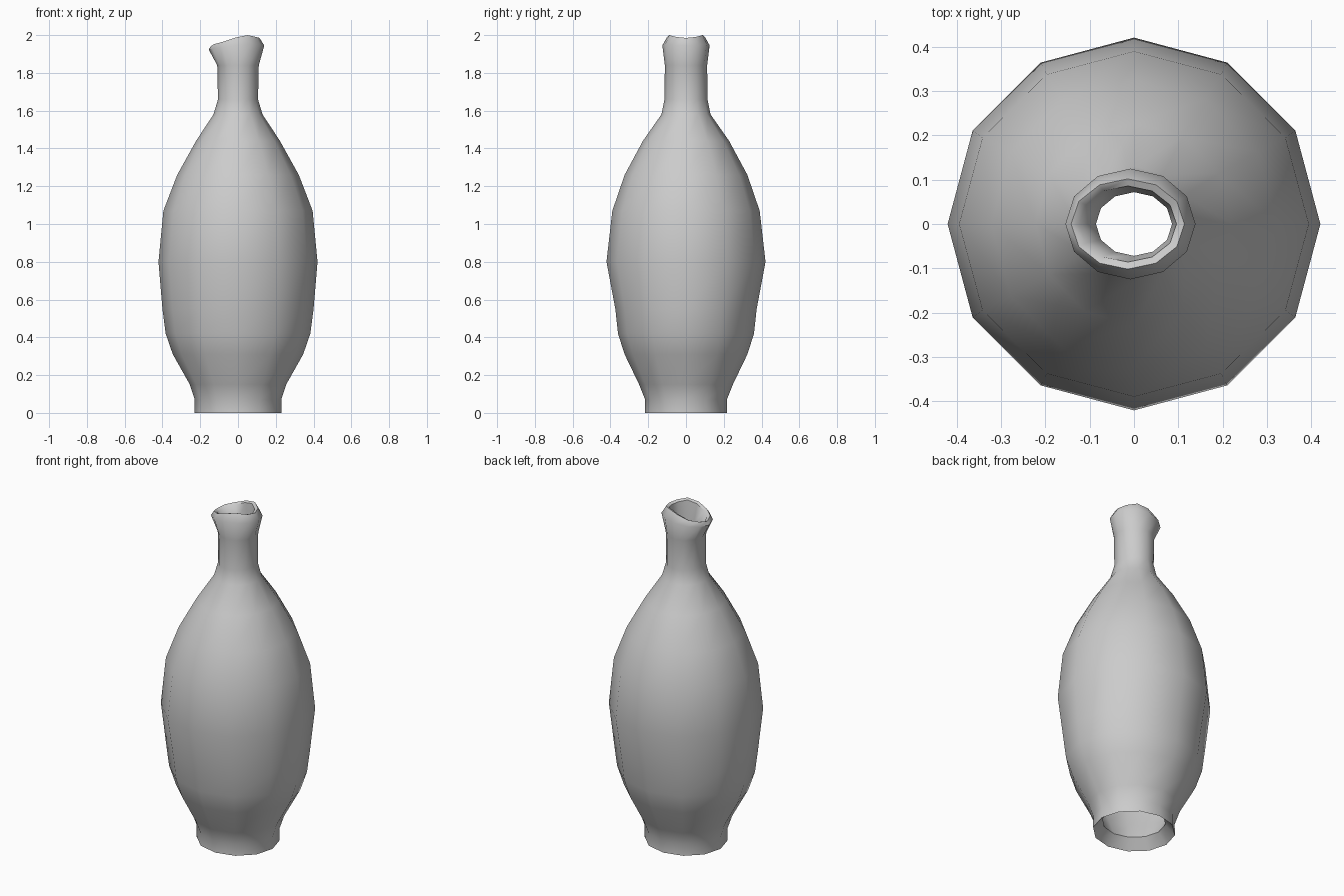
import bpy, bmesh, math

cube = bpy.data.objects.get("Cube")
if cube:
    bpy.data.objects.remove(cube, do_unlink=True)

SIDES = 12

# Mouth height offsets from the high side round to the spout, mirrored in y
MOUTH = [0, 0.005, 0.015, 0.002, -0.02, -0.032, -0.042]

# Rings: height, x radius, y radius, x shift, share of mouth slope
OUTER = [
    (0.00, 0.229, 0.218, 0, 0), (0.07, 0.229, 0.216, 0, 0),
    (0.15, 0.255, 0.248, 0, 0), (0.31, 0.345, 0.325, 0, 0),
    (0.42, 0.383, 0.360, 0, 0), (0.55, 0.400, 0.374, 0, 0),
    (0.80, 0.421, 0.421, 0, 0), (1.07, 0.395, 0.390, 0, 0),
    (1.26, 0.322, 0.325, 0, 0), (1.44, 0.222, 0.228, 0, 0),
    (1.58, 0.130, 0.130, 0, 0), (1.66, 0.106, 0.114, 0, 0),
    (1.84, 0.110, 0.112, 0, 0), (1.945, 0.147, 0.125, -0.008, 0.5),
    (1.985, 0.128, 0.102, -0.014, 1),
]
NECK_INSIDE = [
    (1.978, 0.110, 0.086, -0.014, 1), (1.86, 0.086, 0.072, 0, 0),
    (1.66, 0.086, 0.076, 0, 0),
]
FOOT_INSIDE = [(0.06, 0.174, 0.170, 0, 0)]

# Inner wall follows the outer wall at a constant thickness
WALL = 0.04
body_inside = [(z, rx - WALL, ry - WALL, cx, t) for z, rx, ry, cx, t in OUTER[2:11]]
profile = OUTER + NECK_INSIDE + body_inside[::-1] + FOOT_INSIDE

bm = bmesh.new()


def ring(z, rx, ry, cx, tilt):
    verts = []
    for i in range(SIDES):
        a = math.tau * i / SIDES
        slope = tilt * MOUTH[min(i, SIDES - i)]
        verts.append(bm.verts.new((cx + rx * math.cos(a), ry * math.sin(a), z + slope)))
    return verts


# Skin the rings into one closed wall, open through mouth and foot
rings = [ring(*row) for row in profile]
for low, high in zip(rings, rings[1:] + rings[:1]):
    for i in range(SIDES):
        j = (i + 1) % SIDES
        bm.faces.new((low[i], low[j], high[j], high[i]))
bmesh.ops.recalc_face_normals(bm, faces=bm.faces)

mesh = bpy.data.meshes.new("vase")
bm.to_mesh(mesh)
bm.free()
vase = bpy.data.objects.new("vase", mesh)
bpy.context.collection.objects.link(vase)

# Plain grey clay
clay = bpy.data.materials.new("grey_clay")
clay.use_nodes = True
colour = (0.6, 0.6, 0.6, 1)
clay.diffuse_color = colour
clay.node_tree.nodes["Principled BSDF"].inputs["Base Color"].default_value = colour
mesh.materials.append(clay)

# Smooth sides, crisp rims
bpy.ops.object.select_all(action="DESELECT")
vase.select_set(True)
bpy.context.view_layer.objects.active = vase
bpy.ops.object.shade_smooth_by_angle(angle=math.radians(50))
